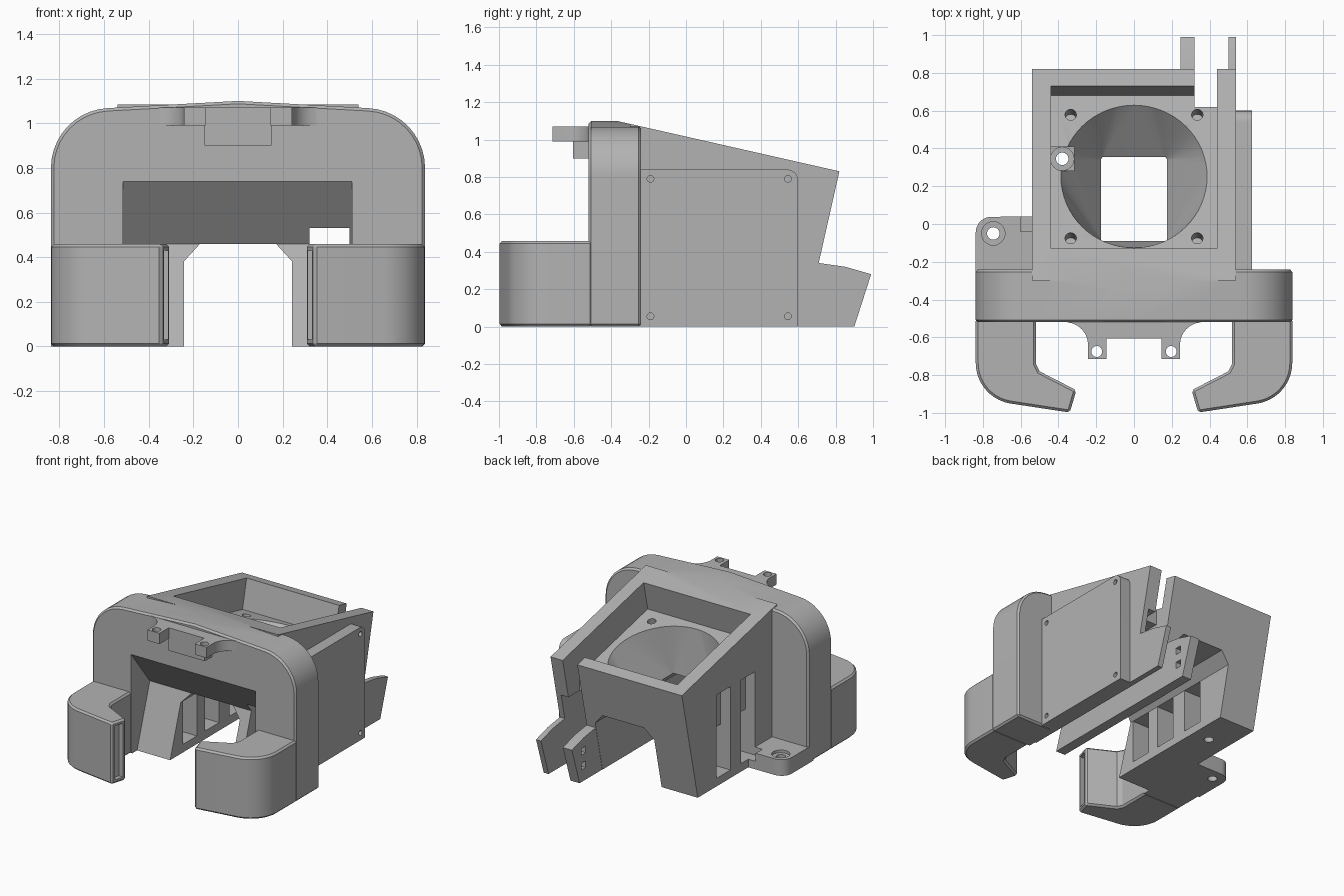
import bpy, bmesh, math
from mathutils import Matrix, Vector

cube = bpy.data.objects.get("Cube")
if cube:
    bpy.data.objects.remove(cube, do_unlink=True)

grey = bpy.data.materials.new("matte grey")
grey.use_nodes = True
grey.diffuse_color = (0.45, 0.45, 0.45, 1)
grey.node_tree.nodes["Principled BSDF"].inputs["Base Color"].default_value = (0.45, 0.45, 0.45, 1)

SLOPE = math.atan(0.2264)
# local frame of the tilted fan seat: origin in the middle of the sloped top
TILT = Matrix.Translation((0, 0.30, 0.948)) @ Matrix.Rotation(-SLOPE, 4, 'X')


def finish(name, bm):
    bmesh.ops.recalc_face_normals(bm, faces=bm.faces)
    mesh = bpy.data.meshes.new(name)
    bm.to_mesh(mesh)
    bm.free()
    obj = bpy.data.objects.new(name, mesh)
    bpy.context.collection.objects.link(obj)
    mesh.materials.append(grey)
    return obj


def prism(name, pts, axis, lo, hi):
    """Extrude a 2D outline along axis; pts are the other two coordinates."""
    def place(p, d):
        return {'X': (d, p[0], p[1]), 'Y': (p[0], d, p[1]), 'Z': (p[0], p[1], d)}[axis]
    bm = bmesh.new()
    face = bm.faces.new([bm.verts.new(place(p, lo)) for p in pts])
    out = bmesh.ops.extrude_face_region(bm, geom=[face])
    move = Vector(place((0, 0), hi - lo))
    bmesh.ops.translate(bm, vec=move, verts=[v for v in out["geom"] if isinstance(v, bmesh.types.BMVert)])
    return finish(name, bm)


def box(name, x, y, z, matrix=Matrix()):
    obj = prism(name, [(x[0], y[0]), (x[1], y[0]), (x[1], y[1]), (x[0], y[1])], 'Z', *z)
    obj.data.transform(matrix)
    return obj


def arc(cx, cy, r, a0, a1, n=10):
    return [(cx + r * math.cos(math.radians(a0 + (a1 - a0) * i / n)),
             cy + r * math.sin(math.radians(a0 + (a1 - a0) * i / n))) for i in range(n + 1)]


def rod(name, c, r, axis, lo, hi, matrix=Matrix()):
    obj = prism(name, arc(c[0], c[1], r, 0, 360, 24)[:-1], axis, lo, hi)
    obj.data.transform(matrix)
    return obj


def apply(obj, mod):
    bpy.context.view_layer.objects.active = obj
    bpy.ops.object.modifier_apply(modifier=mod.name)


def boolean(obj, others, op):
    for other in others:
        mod = obj.modifiers.new("cut", 'BOOLEAN')
        mod.operation, mod.solver, mod.object = op, 'EXACT', other
        apply(obj, mod)
        bpy.data.objects.remove(other, do_unlink=True)


def bevel(obj, width=0.013):
    mod = obj.modifiers.new("bevel", 'BEVEL')
    mod.width, mod.segments, mod.limit_method = width, 1, 'ANGLE'
    mod.angle_limit = math.radians(40)
    apply(obj, mod)
    return obj


def mirrored(pts, s):
    return [(s * p[0], p[1]) for p in pts]


# Front arch with rounded shoulders and a low ridge
shoulder = [(0.838, 0)] + arc(0.57, 0.80, 0.268, 0, 87)
arch = shoulder + [(0, 1.10)] + mirrored(shoulder, -1)[::-1]
body = bevel(prism("duct_body", arch, 'Y', -0.52, -0.24))

# Wedge-shaped rear housing
housing = [(-0.30, 0), (-0.30, 1.09), (0.82, 0.83), (0.633, 0)]
parts = [prism("housing", housing, 'X', -0.54, 0.54)]

# Curved front arms
arm = ([(0.52, -0.50), (0.838, -0.50)] + arc(0.62, -0.735, 0.218, 0, -80)
       + [(0.34, -0.998), (0.305, -0.88), (0.50, -0.78), (0.52, -0.74)])
parts += [bevel(prism("arm", mirrored(arm, s), 'Z', 0, 0.458)) for s in (1, -1)]

# Side mounting flange
flange = [(-0.50, -0.30), (-0.50, 0.04)] + arc(-0.755, -0.045, 0.083, 90, 180) + [(-0.838, -0.30)]
parts.append(prism("flange", flange, 'Z', 0, 0.12))

# Rear tabs
tab = [(0.55, 0), (0.55, 0.345), (0.71, 0.34), (0.85, 0.32), (0.99, 0.28), (0.90, 0)]
parts += [prism("tab", tab, 'X', *x) for x in ((0.245, 0.32), (0.50, 0.54))]

# Front clip: centre block and two flared lugs
parts.append(box("clip_block", (-0.15, 0.15), (-0.605, -0.50), (0.90, 1.07)))
lug = ([(0.145, -0.50), (0.145, -0.715), (0.243, -0.715)]
       + arc(0.363, -0.64, 0.12, 180, 95, 6) + [(0.33, -0.50)])
parts += [prism("lug", mirrored(lug, s), 'Z', 0.99, 1.07) for s in (1, -1)]
boolean(body, parts, 'UNION')

# Sloped top and the fan seat sunk into it
cuts = [box("slope", (-2, 2), (-2, 2), (0, 1), TILT),
        box("seat", (-0.44, 0.44), (-0.441, 0.441), (-0.22, 0.3), TILT)]
cuts += [rod("seat_hole", (x, y), 0.03, 'Z', -0.34, -0.2, TILT)
         for x in (-0.335, 0.335) for y in (-0.335, 0.335)]

# Funnel from round to square
bm = bmesh.new()
for p in arc(0, 0, 0.387, 0, 360, 64)[:-1]:
    for z in (-0.22, -0.20):
        bm.verts.new(TILT @ Vector((p[0], p[1], z)))
for x in (-0.17, 0.17):
    for y in (-0.09, 0.34):
        bm.verts.new((x, y, 0.45))
bmesh.ops.convex_hull(bm, input=bm.verts)
cuts.append(finish("funnel", bm))

# Tunnel, side channel, rear notch and sloped front mouth
half = [(0.243, -0.1), (0.243, 0.38), (0.17, 0.46)]
cuts.append(prism("tunnel", half + mirrored(half, -1)[::-1], 'Y', -0.60, 1.2))
cuts.append(box("channel", (0.32, 0.50), (-0.51, 1.2), (-0.1, 0.53)))
cuts.append(box("notch", (0.32, 0.44), (0.62, 1.2), (0.4, 1.3)))
mouth = [(-0.60, -0.1), (-0.60, 0.74), (-0.52, 0.74), (-0.30, 0.46), (-0.45, 0), (-0.48, -0.1)]
cuts.append(prism("mouth", mouth, 'X', -0.515, 0.51))

# Vent slots in the right wall; the front one opens only inwards
for y in (0.25, -0.04):
    cuts.append(box("vent_outer", (-0.6, -0.46), (y, y + 0.165), (0.06, 0.68)))
for y in (0.25, -0.04, -0.30):
    cuts.append(box("vent_inner", (-0.47, -0.2), (y, y + 0.165), (0.06, 0.38)))

# Grooves in the arm tips, clip holes and tab holes
for s in (1, -1):
    groove = [(0.27, -0.905), (0.345, -0.905), (0.37, -0.972), (0.29, -0.972)]
    cuts.append(prism("groove", mirrored(groove, s), 'Z', 0.03, 0.43))
    cuts.append(rod("lug_hole", (s * 0.197, -0.675), 0.029, 'Z', 0.9, 1.2))
for z in (0.09, 0.20):
    cuts.append(box("tab_hole", (0.2, 0.4), (0.83, 0.88), (z, z + 0.05)))
boolean(body, cuts, 'DIFFERENCE')

# Screw pillar in the funnel, then its hole and the flange hole
boolean(body, [box("pillar", (-0.443, -0.315), (0.28, 0.41), (0.40, 0.715))], 'UNION')
holes = []
for c, top in (((-0.38, 0.345), 0.70), ((-0.745, -0.05), 0.10)):
    holes.append(rod("screw_hole", c, 0.033, 'Z', -0.1, 1.2))
    holes.append(rod("screw_seat", c, 0.062, 'Z', top, top + 0.1))
boolean(body, holes, 'DIFFERENCE')

# Cover plate on the left side
outline = [(-0.245, 0), (0.60, 0)] + arc(0.54, 0.78, 0.06, 0, 90, 6) + [(-0.245, 0.84)]
plate = prism("cover_plate", outline, 'X', 0.535, 0.625)
boolean(plate, [rod("plate_hole", (y, z), 0.018, 'X', 0.58, 0.7)
                for y in (-0.19, 0.545) for z in (0.055, 0.79)], 'DIFFERENCE')

for obj in (body, plate):
    bpy.ops.object.select_all(action='DESELECT')
    obj.select_set(True)
    bpy.context.view_layer.objects.active = obj
    bpy.ops.object.shade_smooth_by_angle(angle=math.radians(25))
